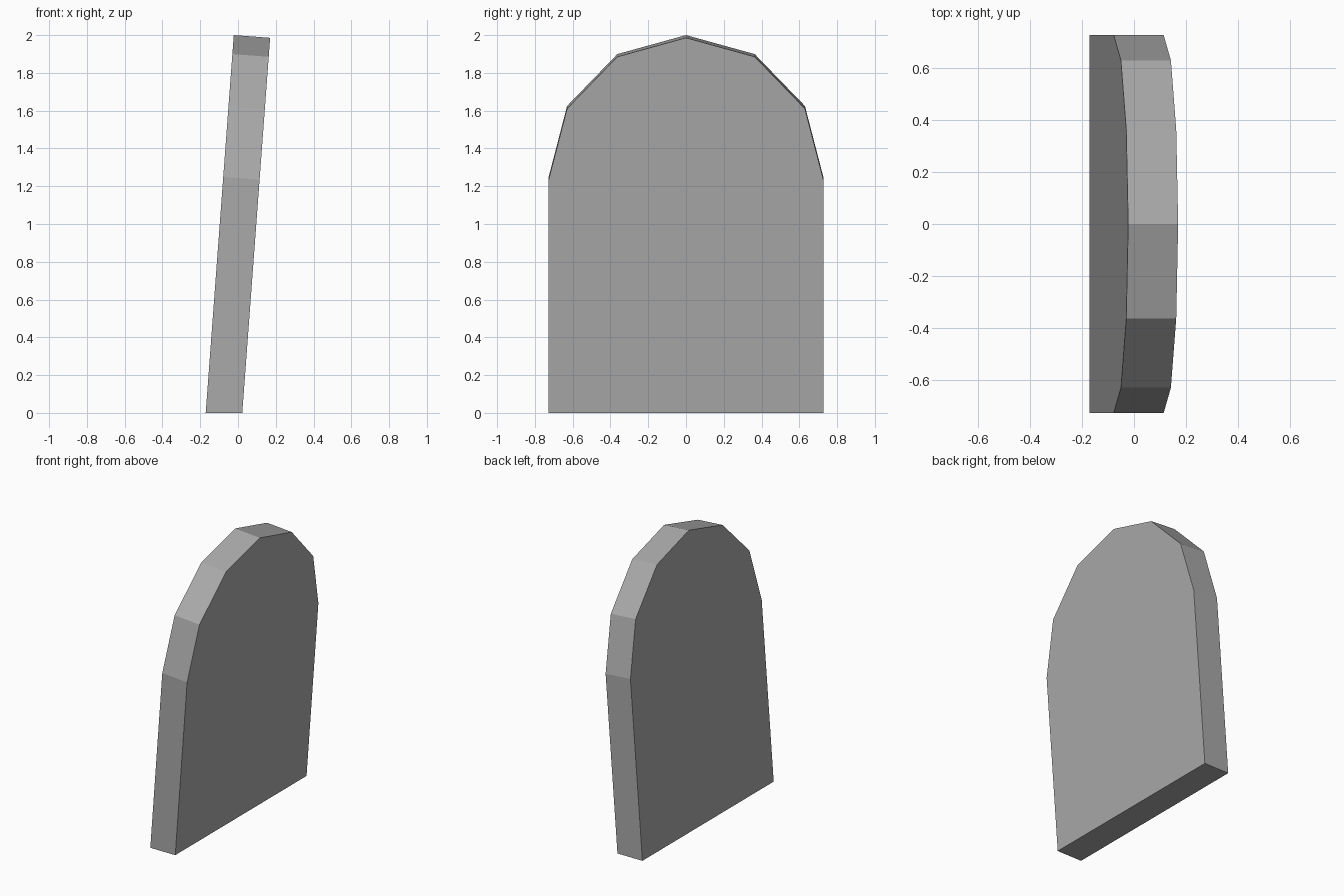
import bpy, bmesh
from math import sin, cos, tan, pi, radians

if "Cube" in bpy.data.objects:
    bpy.data.objects.remove(bpy.data.objects["Cube"])

LEAN = radians(4.25)
HALF_WIDTH, THICKNESS = 0.727, 0.193
SPRING, RISE = 1.253, 0.7525   # start and height of the arch, along the slab
FOOT_X = -0.171
ARCH_SIDES = 6

# Stone material
stone = bpy.data.materials.new("stone_grey")
stone.use_nodes = True
grey = (0.4, 0.4, 0.4, 1)
stone.diffuse_color = grey
shader = stone.node_tree.nodes["Principled BSDF"]
shader.inputs["Base Color"].default_value = grey
shader.inputs["Roughness"].default_value = 0.9


def leaned(depth, y, height):
    """Place a slab point in the tilted frame."""
    return (FOOT_X + depth * cos(LEAN) + height * sin(LEAN), y,
            height * cos(LEAN) - depth * sin(LEAN))


def outline(depth):
    """Arched profile whose foot is cut level with the ground."""
    foot = depth * tan(LEAN)
    arch = [(HALF_WIDTH * cos(pi * i / ARCH_SIDES),
             SPRING + RISE * sin(pi * i / ARCH_SIDES))
            for i in range(ARCH_SIDES + 1)]
    points = [(HALF_WIDTH, foot)] + arch + [(-HALF_WIDTH, foot)]
    return [leaned(depth, y, h) for y, h in points]


# Leaning arched slab
bm = bmesh.new()
near, far = [[bm.verts.new(p) for p in outline(d)] for d in (0, THICKNESS)]
bm.faces.new(near)
bm.faces.new(far)
for i in range(len(near)):
    j = (i + 1) % len(near)
    bm.faces.new((near[i], near[j], far[j], far[i]))
bmesh.ops.recalc_face_normals(bm, faces=bm.faces)
mesh = bpy.data.meshes.new("arched_slab")
bm.to_mesh(mesh)
bm.free()
mesh.materials.append(stone)
slab = bpy.data.objects.new("arched_slab", mesh)
bpy.context.collection.objects.link(slab)
